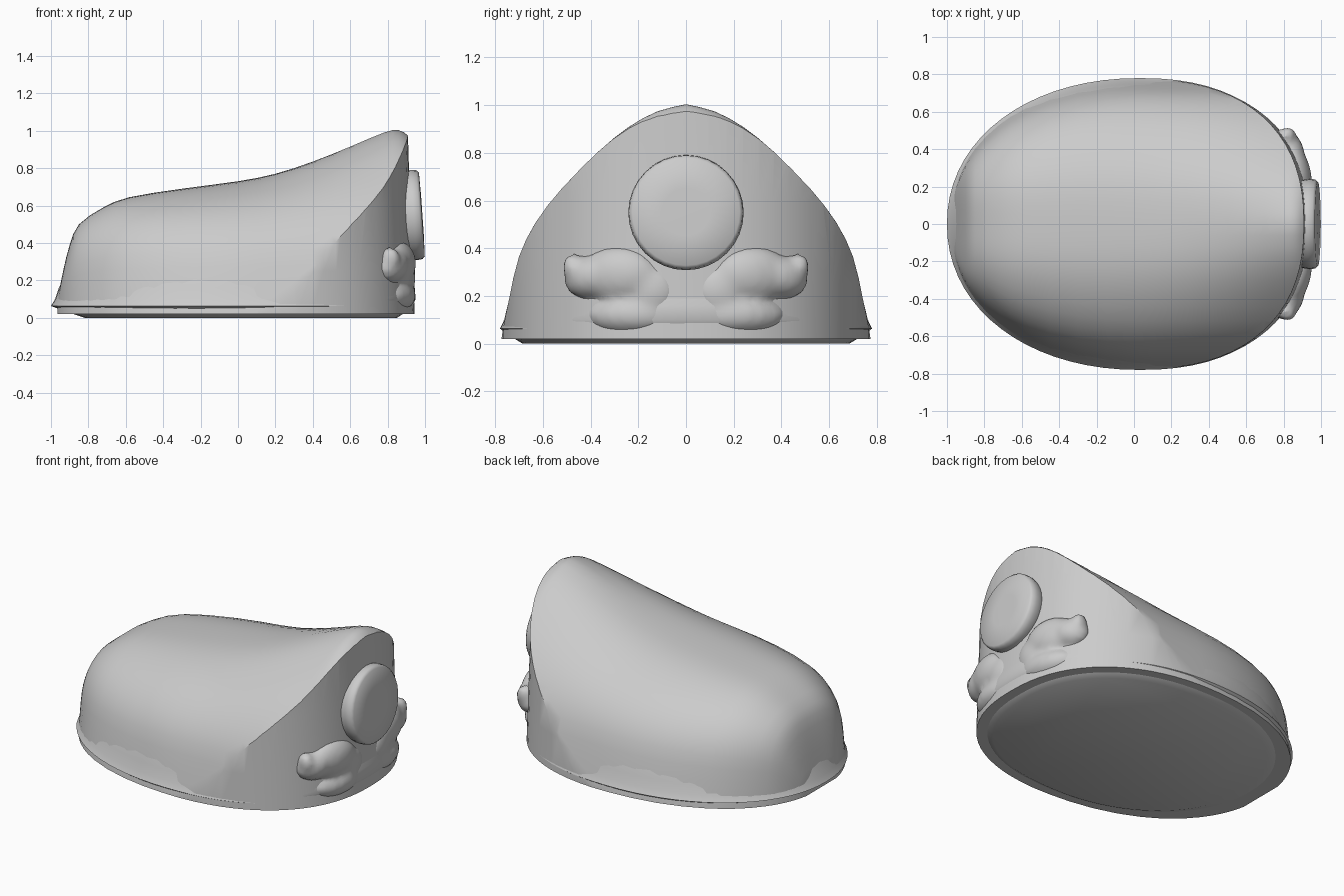
import bpy, bmesh, math
from mathutils import Vector, Matrix

cube = bpy.data.objects.get("Cube")
if cube:
    bpy.data.objects.remove(cube)

grey = bpy.data.materials.new("plain grey")
grey.use_nodes = True
COLOUR = (0.6, 0.6, 0.6, 1)
grey.diffuse_color = COLOUR
grey.node_tree.nodes["Principled BSDF"].inputs["Base Color"].default_value = COLOUR


def make_object(name, bm):
    bmesh.ops.recalc_face_normals(bm, faces=bm.faces[:])
    mesh = bpy.data.meshes.new(name)
    bm.to_mesh(mesh)
    bm.free()
    mesh.materials.append(grey)
    obj = bpy.data.objects.new(name, mesh)
    bpy.context.collection.objects.link(obj)
    return obj


def select(obj):
    bpy.ops.object.select_all(action='DESELECT')
    obj.select_set(True)
    bpy.context.view_layer.objects.active = obj


def smooth(obj, angle):
    select(obj)
    bpy.ops.object.shade_smooth_by_angle(angle=math.radians(angle))


def loft(name, rings):
    """Skin a list of closed rings and cap both ends."""
    bm = bmesh.new()
    loops = [[bm.verts.new(p) for p in ring] for ring in rings]
    n = len(loops[0])
    for a, b in zip(loops, loops[1:]):
        for i in range(n):
            j = (i + 1) % n
            bm.faces.new((a[i], a[j], b[j], b[i]))
    bm.faces.new(loops[0])
    bm.faces.new(loops[-1])
    return make_object(name, bm)


def curve_through(points, steps):
    """Catmull-Rom samples through 2D points."""
    pts = [Vector(p) for p in points]
    pts = [2 * pts[0] - pts[1]] + pts + [2 * pts[-1] - pts[-2]]
    out = []
    for a, b, c, d in zip(pts, pts[1:], pts[2:], pts[3:]):
        for k in range(steps):
            t = k / steps
            out.append(0.5 * (2 * b + (c - a) * t + (2 * a - 5 * b + 4 * c - d) * t * t
                              + (3 * b - a - 3 * c + d) * t ** 3))
    return out + [pts[-2]]


# Hooded back: arched sections along the ridge, fuller where the ridge is low
ridge = [(-0.965, 0.1), (-0.935, 0.25), (-0.9, 0.39), (-0.85, 0.5), (-0.72, 0.59),
         (-0.58, 0.645), (-0.3, 0.69), (0, 0.73), (0.2, 0.77), (0.4, 0.835),
         (0.6, 0.915), (0.78, 0.99), (0.86, 1.003), (0.92, 0.965), (1.05, 0.85)]
arch = [(0, 1), (0.12, 0.97), (0.24, 0.905), (0.37, 0.8), (0.52, 0.65),
        (0.63, 0.5), (0.70, 0.35), (0.74, 0.18), (0.77, 0.04), (0.79, -0.1)]
half = curve_through(arch, 2)
profile = [(-y, t) for y, t in reversed(half[1:])] + [(y, t) for y, t in half]


def section(x, height):
    back = max(0, 0.1 - x) / 1.08
    width = (1 - back ** 2.2) ** (1 / 2.2)
    fullness = 1 + 2 * max(0, 1 - height)
    return [(x, y * width, height * (1 - (1 - t) ** fullness)) for y, t in profile]


body = loft("body", [section(x, h) for x, h in curve_through(ridge, 2)])


def oval(z, back, front, side, n=72):
    ring = []
    for i in range(n):
        a = math.tau * i / n
        c, s = math.cos(a), math.sin(a)
        reach, power = (front - 0.03, 2 / 2.3) if c > 0 else (0.03 - back, 2 / 2.1)
        ring.append((0.03 + math.copysign(abs(c) ** power, c) * reach,
                     math.copysign(abs(s) ** power, s) * side, z))
    return ring


# Oval wall trims the hood into a rounded front face
trim = loft("oval_trim", [oval(z, -1.1, front, 0.775) for z, front in (
    (0.02, 0.945), (0.25, 0.935), (0.6, 0.92), (1.1, 0.905))])
trim.hide_render = True
select(body)
cut = body.modifiers.new("trim", 'BOOLEAN')
cut.operation = 'INTERSECT'
cut.solver = 'EXACT'
cut.object = trim
bpy.ops.object.modifier_apply(modifier=cut.name)
bpy.data.objects.remove(trim)
smooth(body, 32)

# Flared rim around the base
rim = loft("base_rim", [oval(*row) for row in (
    (0, -0.82, 0.85, 0.685), (0.03, -0.91, 0.895, 0.735), (0.063, -1.0, 0.93, 0.78),
    (0.1, -0.978, 0.95, 0.762), (0.16, -0.958, 0.945, 0.748), (0.24, -0.92, 0.925, 0.72))])
smooth(rim, 50)

# Round snout disc, leaning forward at the bottom
disc = [(-0.12, 0.19), (-0.05, 0.235), (-0.01, 0.242), (0.02, 0.238), (0.033, 0.225), (0.036, 0.1)]
lean = Matrix.Rotation(math.radians(-4), 4, 'Y')
snout = loft("snout", [[Vector((0.95, 0, 0.55)) + lean @ Vector(
    (x, r * math.cos(math.tau * i / 32), r * math.sin(math.tau * i / 32)))
    for i in range(32)] for x, r in disc])
smooth(snout, 50)

# Paws: blended lumps (centre, radii, turn about z, tilt about x)
lumps = [((0.86, 0.15, 0.22), (0.09, 0.13, 0.13), 8, 0),
         ((0.86, 0.28, 0.29), (0.085, 0.17, 0.12), 15, 0),
         ((0.82, 0.40, 0.28), (0.085, 0.12, 0.09), 28, -15),
         ((0.81, 0.47, 0.32), (0.06, 0.045, 0.06), 28, 0),
         ((0.81, 0.22, 0.12), (0.14, 0.21, 0.10), 10, 0),
         ((0.67, 0.42, 0.11), (0.13, 0.24, 0.09), 38, 0)]
for name, side in (("left_paw", 1), ("right_paw", -1)):
    bm = bmesh.new()
    for (x, y, z), radii, turn, tilt in lumps:
        place = (Matrix.Translation((x, side * y, z))
                 @ Matrix.Rotation(math.radians(side * turn), 4, 'Z')
                 @ Matrix.Rotation(math.radians(side * tilt), 4, 'X')
                 @ Matrix.Diagonal((*radii, 1)))
        bmesh.ops.create_icosphere(bm, subdivisions=3, radius=1, matrix=place)
    paw = make_object(name, bm)
    select(paw)
    blend = paw.modifiers.new("blend", 'REMESH')
    blend.mode = 'VOXEL'
    blend.voxel_size = 0.018
    soften = paw.modifiers.new("soften", 'SMOOTH')
    soften.iterations = 8
    for mod in (blend.name, soften.name):
        bpy.ops.object.modifier_apply(modifier=mod)
    smooth(paw, 80)
